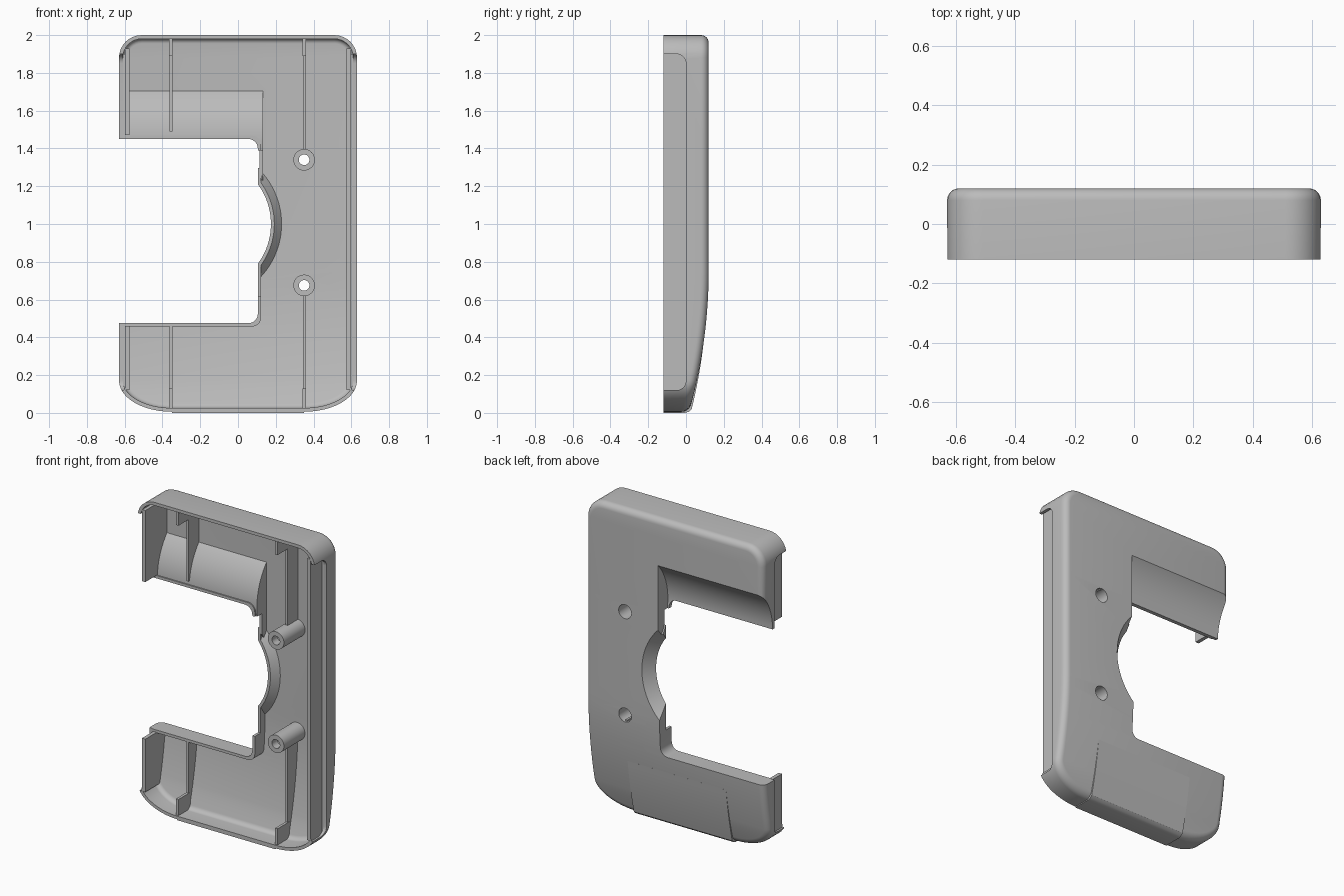
import bpy, bmesh, math
from math import sin, cos, pi, sqrt

cube = bpy.data.objects.get("Cube")
if cube:
    bpy.data.objects.remove(cube)

grey = bpy.data.materials.new("warm_grey_plastic")
grey.use_nodes = True
grey.diffuse_color = (0.5, 0.5, 0.5, 1)
grey.node_tree.nodes["Principled BSDF"].inputs["Base Color"].default_value = (0.5, 0.5, 0.5, 1)

HALF, FRONT, BACK, WALL = 0.63, -0.12, 0.12, 0.02
NOTCH_X, NOTCH_LOW, NOTCH_TOP = 0.105, 0.475, 1.45
SCOOP_R, SCOOP_Y = 0.36, 0.38


def back_y(z):
    """Depth of the back surface, curving forward towards the bottom."""
    u = max(0, 0.75 - z) / 0.75
    return BACK - 0.105 * u * u


def scooped_y(z):
    """Back surface of the upper arm, including the scoop."""
    d = z - NOTCH_TOP
    if 0 <= d < SCOOP_R:
        return min(BACK, SCOOP_Y - sqrt(SCOOP_R ** 2 - d * d))
    return back_y(z)


def arc(cx, cz, rx, rz, a, b, n):
    return [(cx + rx * cos(a + (b - a) * i / n), cz + rz * sin(a + (b - a) * i / n))
            for i in range(n + 1)]


def loft(name, rings, strips=False):
    """Join rings of 3D points; the last cap is one face or left-right strips."""
    bm = bmesh.new()
    vs = [[bm.verts.new(p) for p in r] for r in rings]
    n = len(vs[0])
    for a, b in zip(vs, vs[1:]):
        for i in range(n):
            j = (i + 1) % n
            bm.faces.new((a[i], a[j], b[j], b[i]))
    bm.faces.new(vs[0])
    last = vs[-1]
    if strips:
        for i in range(n // 2 - 1):
            bm.faces.new((last[i], last[i + 1], last[n - 2 - i], last[n - 1 - i]))
    else:
        bm.faces.new(last)
    bmesh.ops.recalc_face_normals(bm, faces=bm.faces)
    me = bpy.data.meshes.new(name)
    bm.to_mesh(me)
    bm.free()
    me.materials.append(grey)
    ob = bpy.data.objects.new(name, me)
    bpy.context.collection.objects.link(ob)
    return ob


def prism_y(name, pts, y0, y1):
    return loft(name, [[(x, y, z) for x, z in pts] for y in (y0, y1)])


def prism_x(name, pts, x0, x1):
    return loft(name, [[(x, y, z) for y, z in pts] for x in (x0, x1)])


def box(name, x0, x1, y0, y1, z0, z1):
    return prism_y(name, [(x0, z0), (x1, z0), (x1, z1), (x0, z1)], y0, y1)


def cut(target, cutter):
    mod = target.modifiers.new("cut", 'BOOLEAN')
    mod.operation, mod.solver, mod.object = 'DIFFERENCE', 'EXACT', cutter
    bpy.context.view_layer.objects.active = target
    bpy.ops.object.modifier_apply(modifier=mod.name)
    bpy.data.objects.remove(cutter)


# Rounded outline, symmetric about x = 0
side = arc(0.35, 0.17, HALF - 0.35, 0.164, -pi / 2, 0, 12)
side += [(HALF, 0.17 + 0.71 * i / 12) for i in range(1, 13)]
side += [(HALF, 1.4)] + arc(HALF - 0.12, 1.88, 0.12, 0.12, 0, pi / 2, 8)
outline = side + [(-x, z) for x, z in reversed(side)]


def inset(d):
    out, n = [], len(outline)
    for i, (x, z) in enumerate(outline):
        (ax, az), (bx, bz) = outline[i - 1], outline[(i + 1) % n]
        tx, tz = bx - ax, bz - az
        k = d / math.hypot(tx, tz)
        out.append((x - tz * k, z + tx * k))
    return out


def body(name, front, d, r):
    """Tray solid inset by d, with a back edge rounded by r."""
    rings = [[(x, front, z) for x, z in inset(d)]]
    for i in range(7):
        t = pi / 2 * i / 6
        rings.append([(x, back_y(z) - d - r * (1 - sin(t)), z)
                      for x, z in inset(d + r * (1 - cos(t)))])
    return loft(name, rings, True)


def carve(target, t):
    """Cut the notch, scoop and round opening, all grown by t."""
    x, lo, hi, r = NOTCH_X + t, NOTCH_LOW - t, NOTCH_TOP + t, 0.05
    pts = [(-1, lo)] + arc(x - r, lo + r, r, r, -pi / 2, 0, 6)
    pts += arc(x - r, hi - r, r, r, 0, pi / 2, 6) + [(-1, hi)]
    cut(target, prism_y("notch_cutter", pts, -0.5, 0.5))
    ring = arc(SCOOP_Y, NOTCH_TOP, SCOOP_R + t, SCOOP_R + t, 0, 2 * pi, 96)[:-1]
    cut(target, prism_x("scoop_cutter", ring, -1.01, 0.115 + t))
    rings = [[(x, y, z) for x, z in arc(-0.18, 1.0, q + t, q + t, 0, 2 * pi, 96)[:-1]]
             for y, q in ((-0.4, 0.35), (0.05, 0.35), (BACK, 0.41), (0.2, 0.48))]
    cut(target, loft("round_cutter", rings))


# Hollow tray with the notch walls left standing
shell = body("back_cover", FRONT, 0, 0.04)
hollow = body("hollow_cutter", -0.3, WALL, 0.025)
carve(shell, 0)
carve(hollow, 0.018)
cut(shell, hollow)

# Lower the notch walls behind the front rim
cut(shell, box("wall_trim", -0.7, 0.29, -0.5, -0.005, 0.42, 1.53))
cut(shell, box("opening_trim", 0.0, 0.285, -0.5, 0.055, 0.62, 1.39))

# Side recesses with rounded inner corners
for s in (-1, 1):
    pts = [(-0.3, 0.12)] + arc(-0.05, 0.17, 0.05, 0.05, -pi / 2, 0, 6)
    pts += arc(-0.05, 1.85, 0.05, 0.05, 0, pi / 2, 6) + [(-0.3, 1.9)]
    cut(shell, prism_x("recess_cutter", pts, *sorted((s * 0.604, s * 0.8))))


def rib(name, x, thick, z0, z1, front, depth=back_y):
    """Upright plate whose back edge follows the cover."""
    zs = [z0 + (z1 - z0) * i / 12 for i in range(13)]
    pts = [(front, z1), (front, z0)] + [(depth(z) - 0.012, z) for z in zs]
    return prism_x(name, pts, x - thick / 2, x + thick / 2)


# Side panels and ledges behind the recesses
parts = [shell]
for name, s, z0, z1, depth in (("left", 1, 0.12, 1.93, back_y),
                               ("lower_right", -1, 0.12, 0.46, back_y),
                               ("upper_right", -1, 1.47, 1.93, scooped_y)):
    parts.append(rib(name + "_side_panel", s * 0.587, 0.024, z0, z1, FRONT, depth))
    xs = sorted((s * 0.58, s * 0.615))
    parts.append(box(name + "_ledge", *xs, 0, 0.015, z0, min(z1, 1.9)))

# Stiffening ribs with taller end blocks
for name, x, z0, z1, depth in (("upper_right", -0.355, 1.49, 1.985, scooped_y),
                               ("upper_left", 0.35, 1.38, 1.985, back_y),
                               ("lower_right", -0.355, 0.03, 0.46, back_y),
                               ("lower_left", 0.35, 0.03, 0.64, back_y)):
    parts.append(rib(name + "_rib", x, 0.014, z0, z1, -0.005, depth))
    a, b = (1.89, 1.985) if z1 > 1 else (0.02, 0.13)
    parts.append(box(name + "_rib_block", x - 0.009, x + 0.009, -0.11, 0.01, a, b))

# Screw posts, counterbored from the back
for name, z in (("upper", 1.34), ("lower", 0.675)):
    def disc(r):
        return arc(0.35, z, r, r, 0, 2 * pi, 32)[:-1]
    post = prism_y(name + "_screw_post", disc(0.057), -0.115, 0.11)
    cut(post, prism_y("bore_cutter", disc(0.028), -0.3, 0.3))
    cut(post, prism_y("counterbore_cutter", disc(0.045), -0.06, 0.3))
    cut(shell, prism_y("hole_cutter", disc(0.045), 0.0, 0.3))
    parts.append(post)

# Slightly raised tapering panel at the bottom centre
zs = [0.02 + 0.35 * i / 12 for i in range(13)]
outer = [(FRONT, 0), (-0.005, 0), (0.015, 0.006)]
outer += [(back_y(z) + 0.01 * (1 - z / 0.37), z) for z in zs]
inner = [(back_y(z) - 0.012, z) for z in reversed(zs[1:])] + [(-0.01, 0.018), (FRONT, 0.018)]
parts.append(prism_x("bottom_center_panel", outer + inner, -0.35, 0.35))

# Smooth curved surfaces, keep edges sharp
bpy.ops.object.select_all(action='DESELECT')
for ob in parts:
    ob.select_set(True)
bpy.context.view_layer.objects.active = shell
bpy.ops.object.shade_smooth_by_angle(angle=math.radians(28))
